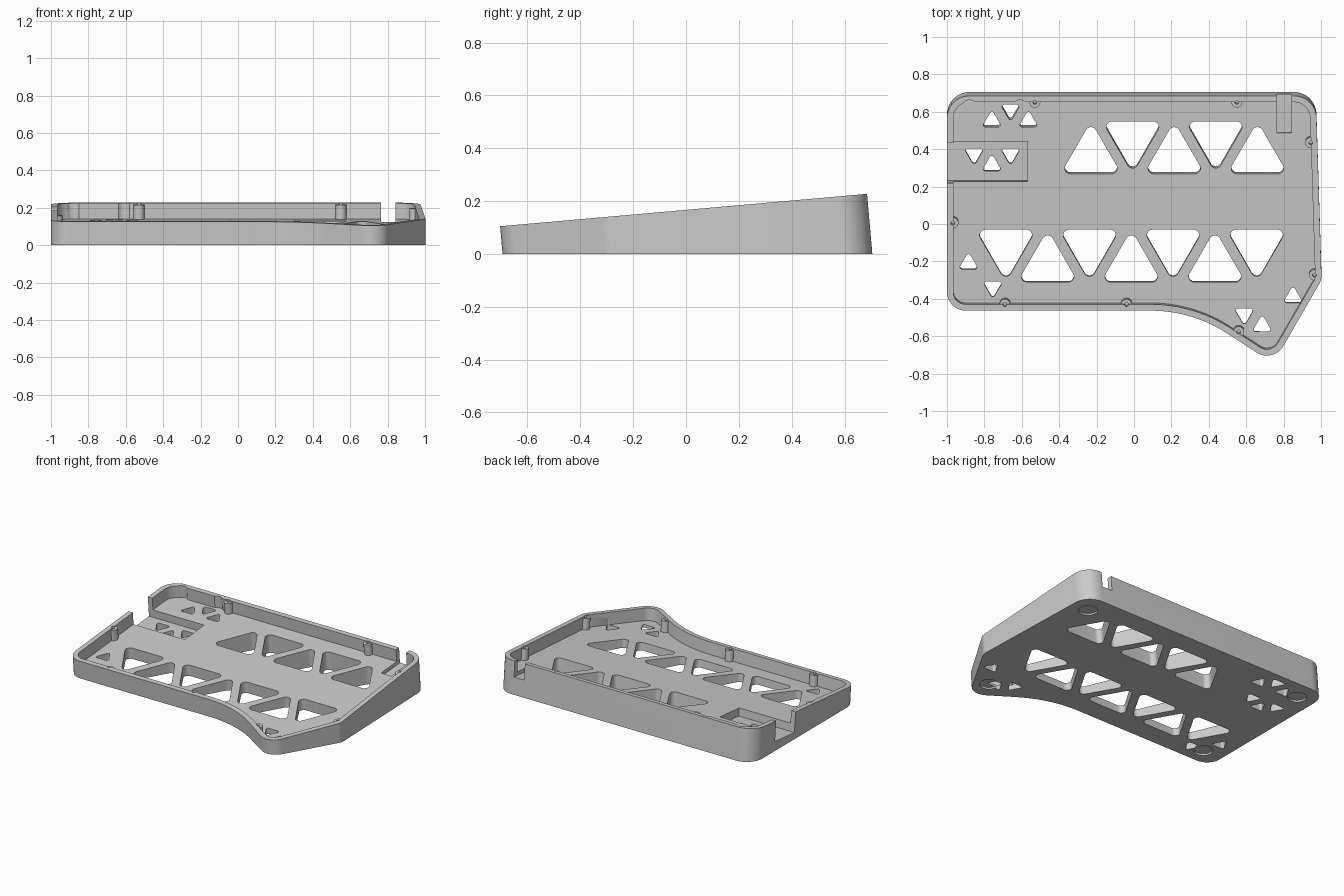
import bpy, bmesh, math
from mathutils import Vector

if "Cube" in bpy.data.objects:
    bpy.data.objects.remove(bpy.data.objects["Cube"], do_unlink=True)

TILT = math.radians(5.04)
S, C = math.sin(TILT), math.cos(TILT)
TOP_Z = 0.167      # height of the rim plane at y = 0
FLOOR = -0.085     # floor level below the rim plane
WALL = 0.034
GREY = (0.6, 0.6, 0.6, 1)

grey = bpy.data.materials.new("matte grey")
grey.use_nodes = True
grey.diffuse_color = GREY
grey.node_tree.nodes["Principled BSDF"].inputs["Base Color"].default_value = GREY


def tilted(x, v, w):
    """Point in the sloping frame: x and v lie in the rim plane, w is its normal."""
    return Vector((x, v * C - w * S, TOP_Z + v * S + w * C))


def fillet(corners, steps=12):
    """Round every (x, y, radius) corner of a polygon."""
    out = []
    for i, (x, y, r) in enumerate(corners):
        p = Vector((x, y))
        a = (Vector(corners[i - 1][:2]) - p).normalized()
        b = (Vector(corners[(i + 1) % len(corners)][:2]) - p).normalized()
        half = a.angle(b) / 2
        centre = p + (a + b).normalized() * (r / math.sin(half))
        start = p + a * (r / math.tan(half)) - centre
        end = p + b * (r / math.tan(half)) - centre
        for k in range(steps + 1):
            out.append(centre + start.lerp(end, k / steps).normalized() * r)
    return out


def inset(points, d):
    """Offset a counter-clockwise outline inwards."""
    out = []
    for i, p in enumerate(points):
        e1 = (p - points[i - 1]).normalized()
        e2 = (points[(i + 1) % len(points)] - p).normalized()
        n = Vector((-e1.y - e2.y, e1.x + e2.x)).normalized()
        out.append(p + n * d)
    return out


def circle(x, y, r, n=32):
    return [Vector((x + r * math.cos(2 * math.pi * k / n), y + r * math.sin(2 * math.pi * k / n)))
            for k in range(n)]


def rect(x0, x1, y0, y1):
    return [Vector(p) for p in ((x0, y0), (x1, y0), (x1, y1), (x0, y1))]


def triangle(x, y, side, r, up):
    """Equilateral triangle with round corners; y is the middle of its height."""
    d = 1 if up else -1
    h = side * math.sqrt(3) / 2
    pts = []
    for cx, cy, mid in ((-side / 2, -h / 2, 210), (side / 2, -h / 2, 330), (0, h / 2, 90)):
        for k in range(-5, 6):
            a = math.radians(mid + k * 12)
            pts.append(Vector((x + d * (cx + r * math.cos(a)), y + d * (cy + r * math.sin(a)))))
    return pts


def add_prism(bm, lower, upper):
    lo = [bm.verts.new(p) for p in lower]
    hi = [bm.verts.new(p) for p in upper]
    bm.faces.new(lo[::-1])
    bm.faces.new(hi)
    for i in range(len(lo)):
        j = (i + 1) % len(lo)
        bm.faces.new((lo[i], lo[j], hi[j], hi[i]))


def make(name, prisms):
    bm = bmesh.new()
    for lower, upper in prisms:
        add_prism(bm, lower, upper)
    bmesh.ops.recalc_face_normals(bm, faces=bm.faces)
    me = bpy.data.meshes.new(name)
    bm.to_mesh(me)
    bm.free()
    me.materials.append(grey)
    ob = bpy.data.objects.new(name, me)
    bpy.context.collection.objects.link(ob)
    return ob


def sloped(points, w0, w1):
    return ([tilted(p.x, p.y, w0) for p in points], [tilted(p.x, p.y, w1) for p in points])


def combine(target, prisms, operation="DIFFERENCE"):
    tool = make("cutter", prisms)
    tool.hide_render = True
    mod = target.modifiers.new("cut", "BOOLEAN")
    mod.operation, mod.solver, mod.object = operation, "EXACT", tool
    bpy.context.view_layer.objects.active = target
    bpy.ops.object.modifier_apply(modifier=mod.name)
    bpy.data.objects.remove(tool, do_unlink=True)


# Wedge body: sloping walls trimmed flat at the ground
outline = fillet([(-1, -0.465, 0.1), (0.31, -0.465, 0.75), (0.745, -0.748, 0.1),
                  (1.003, -0.3, 0.08), (0.972, 0.688, 0.12), (-1, 0.688, 0.12)])
rim = [tilted(p.x, p.y, 0) for p in outline]
ground = [Vector((p.x, p.y + p.z * S / C, 0)) for p in rim]
case = make("keyboard_case", [(ground, rim)])

# Inner tray
combine(case, [sloped(inset(outline, WALL), FLOOR, 0.1)])

# Screw posts against the wall, with screw holes
posts = [(-0.53, 0.652), (0.55, 0.652), (0.945, 0.435), (0.965, -0.275),
         (0.56, -0.58), (-0.04, -0.433), (-0.69, -0.433), (-0.968, 0.005)]
combine(case, [sloped(circle(x, y, 0.029), FLOOR - 0.005, -0.008) for x, y in posts], "UNION")
combine(case, [sloped(circle(x, y, 0.01, 16), -0.07, 0.1) for x, y in posts])

# Side pocket, cable slot and round reliefs in the back wall
combine(case, [sloped(rect(-1.1, -0.57, 0.22, 0.435), -0.14, 0.1),
               sloped(rect(0.765, 0.843, 0.482, 0.8), -0.11, 0.1)])
combine(case, [sloped(circle(x, 0.624, 0.042), FLOOR, 0.1) for x in (-0.88, -0.61)])

# Triangular floor openings: two alternating rows of large ones
holes = []
for i in range(5):
    up = i % 2 == 0
    holes.append(triangle(-0.23 + i * 0.2225, 0.387 if up else 0.418, 0.22, 0.03, up))
for i in range(7):
    up = i % 2 == 1
    holes.append(triangle(-0.685 + i * 0.2235, -0.194 if up else -0.163, 0.22, 0.03, up))

# Clusters of small openings
for x, y, up in [(-0.76, 0.553, 1), (-0.66, 0.593, 0), (-0.565, 0.553, 1),
                 (-0.855, 0.353, 0), (-0.76, 0.313, 1), (-0.66, 0.353, 0),
                 (-0.885, -0.21, 1), (-0.755, -0.357, 0),
                 (0.59, -0.502, 0), (0.685, -0.545, 1), (0.85, -0.39, 1)]:
    holes.append(triangle(x, y, 0.066, 0.012, up))
combine(case, [sloped(h, -0.5, -0.04) for h in holes])

# Shallow round recesses for rubber feet
feet = [(0.85, 0.56), (-0.87, 0.57), (-0.85, -0.33), (0.73, -0.56)]
combine(case, [([Vector((p.x, p.y, -0.05)) for p in circle(x, y, 0.06)],
                [Vector((p.x, p.y, 0.012)) for p in circle(x, y, 0.06)]) for x, y in feet])

bpy.ops.object.select_all(action="DESELECT")
case.select_set(True)
bpy.context.view_layer.objects.active = case
bpy.ops.object.shade_smooth_by_angle(angle=math.radians(30))
